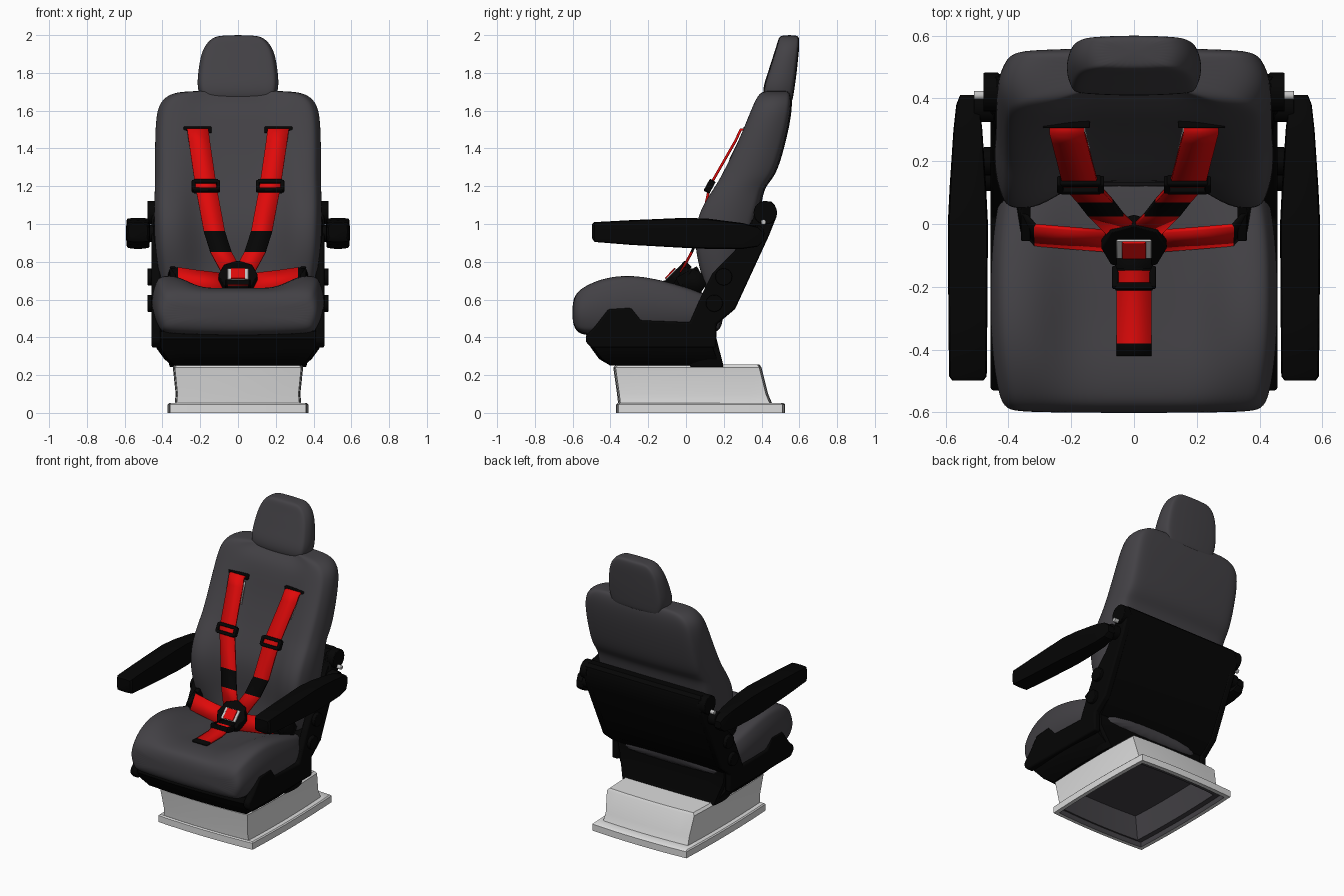
import bpy, bmesh, math
from mathutils import Vector

if "Cube" in bpy.data.objects:
    bpy.data.objects.remove(bpy.data.objects["Cube"], do_unlink=True)


def material(name, r, g, b):
    m = bpy.data.materials.new(name)
    m.use_nodes = True
    m.diffuse_color = (r, g, b, 1)
    m.node_tree.nodes["Principled BSDF"].inputs["Base Color"].default_value = (r, g, b, 1)
    return m


GREY = material("grey_upholstery", .056, .053, .06)
BLACK = material("black_plastic", .0015, .0015, .0015)
RED = material("red_webbing", .75, .003, .003)
PALE = material("pale_grey_metal", .72, .72, .72)
SILVER = material("silver_metal", .55, .55, .55)


def finish(name, bm, mats, bevel=0, smooth=True):
    bmesh.ops.recalc_face_normals(bm, faces=bm.faces)
    mesh = bpy.data.meshes.new(name)
    bm.to_mesh(mesh)
    bm.free()
    ob = bpy.data.objects.new(name, mesh)
    bpy.context.collection.objects.link(ob)
    for m in mats:
        mesh.materials.append(m)
    if smooth:
        bpy.ops.object.select_all(action='DESELECT')
        ob.select_set(True)
        bpy.context.view_layer.objects.active = ob
        bpy.ops.object.shade_smooth_by_angle(angle=math.radians(35))
    if bevel:
        mod = ob.modifiers.new("bevel", 'BEVEL')
        mod.width, mod.segments, mod.limit_method = bevel, 2, 'ANGLE'
    return ob


def loft(name, mats, rows, axis='z', k=.3, soft=False, segs=8):
    """Rounded sections: (position, half width, low, high, centre dip)."""
    square = [(-1 + 2 * i / segs, -1) for i in range(segs)]
    square += [(-v, u) for u, v in square]
    square += [(-u, -v) for u, v in square]
    bm = bmesh.new()
    rings = []
    for row in rows:
        t, hw, lo, hi = row[:4]
        dip = row[4] if len(row) > 4 else 0
        ring = []
        for u, v in square:
            s = min(1, max(0, (.82 - abs(u)) / .4))
            push = dip * s * s * (3 - 2 * s) * max(0, -v if dip > 0 else v)
            x = hw * u * math.sqrt(1 - k * v * v)
            w = (lo + hi) / 2 + (hi - lo) / 2 * v * math.sqrt(1 - k * u * u) + push
            ring.append(bm.verts.new((x, w, t) if axis == 'z' else (x, t, w)))
        rings.append(ring)
    n = len(square)
    for a, b in zip(rings, rings[1:]):
        for i in range(n):
            bm.faces.new((a[i], a[(i + 1) % n], b[(i + 1) % n], b[i]))
    bm.faces.new(rings[-1])
    bm.faces.new(rings[0])
    ob = finish(name, bm, mats, smooth=not soft)
    if soft:
        for p in ob.data.polygons:
            p.use_smooth = True
        mod = ob.modifiers.new("soften", 'SUBSURF')
        mod.levels = mod.render_levels = 2
    return ob


def plate(name, mat, profile, x0, x1, bevel):
    """Side profile of (y, z) points, extruded across x."""
    bm = bmesh.new()
    face = bm.faces.new([bm.verts.new((x0, y, z)) for y, z in profile])
    ext = bmesh.ops.extrude_face_region(bm, geom=[face])
    moved = [e for e in ext["geom"] if isinstance(e, bmesh.types.BMVert)]
    bmesh.ops.translate(bm, verts=moved, vec=(x1 - x0, 0, 0))
    return finish(name, bm, [mat], bevel)


def box(name, mat, loc, size, tilt=0, bevel=.005):
    bm = bmesh.new()
    bmesh.ops.create_cube(bm, size=1)
    bmesh.ops.scale(bm, verts=bm.verts, vec=size)
    ob = finish(name, bm, [mat], bevel)
    ob.location, ob.rotation_euler = loc, (tilt, 0, 0)


def disc(name, mat, loc, r, depth, rot, sides=24):
    bm = bmesh.new()
    bmesh.ops.create_cone(bm, cap_ends=True, segments=sides, radius1=r, radius2=r, depth=depth)
    ob = finish(name, bm, [mat], .004)
    ob.location, ob.rotation_euler = loc, rot


def strap(name, path, half, colours):
    """Ribbon along a path; colours pick black (0), red (1) or silver (2)."""
    half = Vector(half)
    bm = bmesh.new()
    pairs = [(bm.verts.new(Vector(p) - half), bm.verts.new(Vector(p) + half)) for p in path]
    for (a, b), (c, d), col in zip(pairs, pairs[1:], colours):
        bm.faces.new((a, b, d, c)).material_index = col
    ob = finish(name, bm, [BLACK, RED, SILVER])
    mod = ob.modifiers.new("thickness", 'SOLIDIFY')
    mod.thickness, mod.offset = .014, 0


def slider(name, loc, w, h, tilt):
    """Four-bar strap adjuster."""
    along = Vector((0, -math.sin(tilt), math.cos(tilt))) * h / 2
    c = Vector(loc)
    for s, tag in ((-1, "lower"), (1, "upper")):
        box(f"{name}_{tag}_bar", BLACK, c + along * s, (w, .035, .022), tilt)
    for s, tag in ((-1, "right"), (1, "left")):
        box(f"{name}_{tag}_end", BLACK, c + Vector((s * w / 2, 0, 0)), (.02, .035, h + .01), tilt)


# Hollow pedestal with floor flange, dark on the inside
pedestal = loft("pedestal", [PALE, GREY], [
    (.2, .29, -.33, .34), (.035, .31, -.335, .43), (.035, .345, -.345, .495),
    (0, .345, -.345, .495), (0, .372, -.37, .525), (.045, .372, -.37, .525),
    (.052, .365, -.362, .515), (.052, .335, -.36, .455), (.1, .33, -.365, .435),
    (.24, .345, -.385, .4), (.255, .33, -.37, .39)], k=.06)
faces = pedestal.data.polygons
for p in faces:
    if p.index < 96 or p.index == len(faces) - 1:
        p.material_index = 1

# Seat pan and back shell
loft("seat_pan", [BLACK], [
    (.25, .35, -.4, .19), (.285, .39, -.46, .18), (.34, .43, -.5, .16),
    (.39, .445, -.53, .155), (.43, .44, -.52, .155)], k=.1)
loft("back_shell", [BLACK], [
    (.242, .36, .02, .2), (.4, .41, .02, .16), (.47, .42, .03, .165), (.55, .43, .08, .26),
    (.75, .44, .2, .352), (.94, .455, .3, .44), (1.04, .46, .36, .48),
    (1.1, .455, .385, .47), (1.12, .44, .4, .45)], k=.06)

# Cushions
loft("seat_cushion", [GREY], [
    (-.602, .36, .49, .57), (-.588, .41, .44, .63), (-.55, .43, .41, .675, -.02),
    (-.45, .448, .41, .725, -.06), (-.33, .457, .42, .747, -.095), (-.2, .458, .42, .735, -.09),
    (-.05, .452, .42, .695, -.06), (.1, .43, .42, .64, -.02), (.2, .38, .43, .6)],
    axis='y', k=.17, soft=True)
loft("backrest", [GREY], [
    (.6, .37, .11, .24), (.68, .41, .085, .28, .04), (.78, .425, .055, .3, .08),
    (.88, .44, .03, .34, .1), (1, .445, .032, .37, .105), (1.1, .445, .07, .4, .105),
    (1.2, .44, .14, .415, .08), (1.25, .44, .17, .475, .07), (1.4, .44, .247, .52, .05),
    (1.53, .437, .305, .55, .025), (1.62, .425, .342, .562, .02), (1.67, .39, .365, .56, .045),
    (1.7, .33, .39, .55, .04), (1.705, .2, .44, .53)], k=.18, soft=True)
loft("headrest", [GREY], [
    (1.64, .17, .45, .555), (1.655, .195, .412, .565), (1.72, .217, .405, .575),
    (1.8, .212, .433, .586), (1.88, .2, .458, .594), (1.94, .18, .478, .6),
    (1.985, .14, .49, .6), (2, .09, .505, .59)], k=.2, soft=True)

side_profile = [
    (-.53, .375), (-.5, .345), (.16, .345), (.16, .47), (.26, .55), (.44, .94),
    (.48, 1.05), (.465, 1.1), (.42, 1.12), (.37, 1.1), (.345, .98), (.26, .86), (.14, .74),
    (.09, .64), (.02, .48), (-.24, .49), (-.29, .56), (-.41, .55), (-.48, .46), (-.53, .41)]

for s, side in ((1, "left"), (-1, "right")):
    # Side frames, hinges and armrests
    turn = (0, math.pi / 2, 0)
    plate(f"{side}_side_frame", BLACK, side_profile, s * .41, s * .457, .01)
    disc(f"{side}_back_hinge", BLACK, (s * .455, .42, 1.06), .062, .05, turn)
    disc(f"{side}_recliner_knob", BLACK, (s * .46, .2, .72), .045, .04, turn)
    disc(f"{side}_pan_knob", BLACK, (s * .46, .15, .58), .045, .04, turn)
    arm = loft(f"{side}_armrest", [BLACK], [
        (-.498, .05, .925, 1), (-.485, .06, .905, 1.01), (-.3, .062, .89, 1.02),
        (0, .064, .873, 1.033), (.12, .058, .868, 1.028), (.3, .046, .868, 1.005),
        (.38, .037, .88, .985), (.41, .025, .91, .955)], axis='y', k=.14)
    arm.location.x = s * .529
    disc(f"{side}_armrest_pivot", BLACK, (s * .475, .37, .95), .045, .07, turn)
    disc(f"{side}_hinge_bolt", SILVER, (s * .493, .41, 1.01), .014, .034, turn)

    # Shoulder straps with slots and adjusters
    strap(f"{side}_shoulder_strap", [
        (s * .215, .33, 1.5), (s * .213, .29, 1.5), (s * .205, .262, 1.44),
        (s * .17, .125, 1.2), (s * .125, .075, .96), (s * .09, .03, .85),
        (s * .03, -.03, .74)], (.056, 0, 0), (1, 1, 1, 1, 0, 1))
    strap(f"{side}_strap_lining", [
        (s * .205, .30, 1.47), (s * .19, .235, 1.34)], (.05, 0, 0), (2,))
    box(f"{side}_strap_slot", BLACK, (s * .215, .325, 1.498), (.15, .04, .035))
    slider(f"{side}_shoulder_adjuster", (s * .17, .125, 1.2), .13, .05, -.5)

    # Lap belts
    strap(f"{side}_lap_belt", [
        (s * .37, .1, .67), (s * .355, .01, .715), (s * .315, -.035, .722),
        (s * .2, -.045, .705), (s * .07, -.055, .69)], (0, .03, .046), (0, 0, 1, 1))
    box(f"{side}_lap_anchor", BLACK, (s * .345, .02, .71), (.03, .13, .08), .5)

# Crotch strap
strap("crotch_strap", [
    (0, -.09, .7), (0, -.145, .686), (0, -.25, .667), (0, -.38, .667), (0, -.42, .668)],
    (.055, 0, 0), (0, 1, 1, 0))
slider("crotch_adjuster", (0, -.17, .682), .12, .06, math.pi / 2 - .2)

# Central buckle, with plates stacked along its tilted face
tilt = .8
hub = Vector((0, -.06, .715))
out = Vector((0, -math.sin(tilt), math.cos(tilt)))
disc("buckle", BLACK, hub, .105, .05, (tilt, 0, 0), 8)
box("buckle_plate", SILVER, hub + out * .027, (.11, .08, .009), tilt, .002)
box("buckle_button", RED, hub + out * .033, (.075, .075, .009), tilt, .002)
